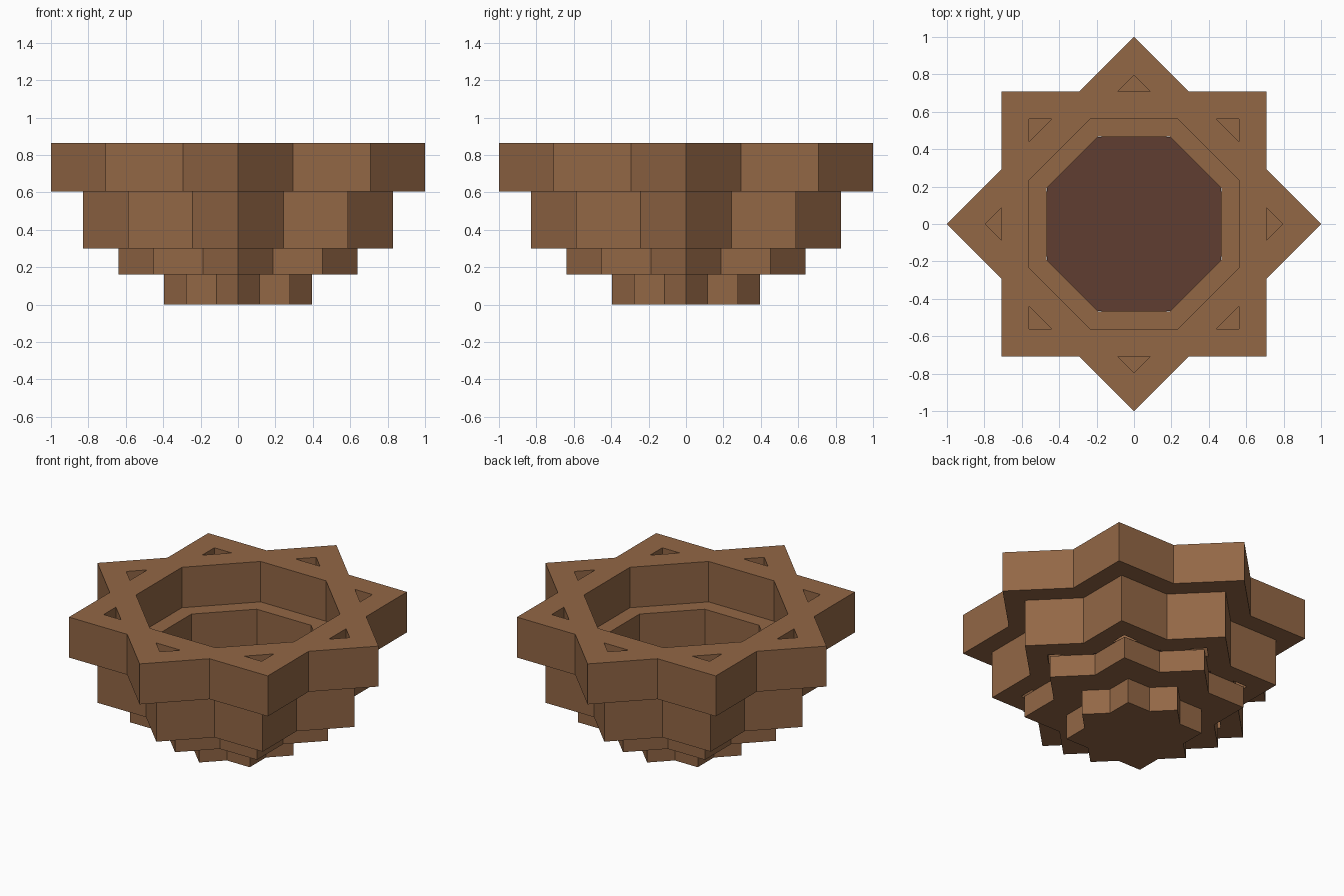
import bpy
import bmesh
from math import pi, sqrt
from mathutils import Matrix, Vector

cube = bpy.data.objects.get("Cube")
if cube:
    bpy.data.objects.remove(cube)


def make_material(name, color):
    mat = bpy.data.materials.new(name)
    mat.use_nodes = True
    mat.diffuse_color = (*color, 1)
    bsdf = mat.node_tree.nodes["Principled BSDF"]
    bsdf.inputs["Base Color"].default_value = (*color, 1)
    bsdf.inputs["Roughness"].default_value = 0.8
    return mat


wood = make_material("warm brown", (0.29, 0.135, 0.06))
dark = make_material("dark red brown", (0.115, 0.048, 0.031))

HALF = sqrt(0.5)       # half side of a square with corner radius 1
INNER = 0.795          # inner size of each square frame relative to its outside


def spin(outline, turns=8):
    """Copies of an outline rotated round the z axis."""
    for k in range(turns):
        rot = Matrix.Rotation(k * 2 * pi / turns, 3, "Z")
        yield [rot @ Vector((x, y, 0)) for x, y in outline]


def slab(name, faces, radius, bottom, top, mat):
    """Flat sheet of upward faces, thickened down to the bottom height."""
    bm = bmesh.new()
    for face in faces:
        bm.faces.new([bm.verts.new((p.x * radius, p.y * radius, top)) for p in face])
    bmesh.ops.remove_doubles(bm, verts=bm.verts, dist=0.0005)
    mesh = bpy.data.meshes.new(name)
    bm.to_mesh(mesh)
    bm.free()
    mesh.materials.append(mat)
    obj = bpy.data.objects.new(name, mesh)
    bpy.context.collection.objects.link(obj)
    mod = obj.modifiers.new("thickness", "SOLIDIFY")
    mod.thickness = top - bottom
    mod.offset = -1
    return obj


# Key points of one star arm pointing along +x
tip = (1, 0)
notch_l, notch_r = (HALF, 1 - HALF), (HALF, HALF - 1)
hole_tip = (INNER, 0)
hole_l, hole_r = (HALF, INNER - HALF), (HALF, HALF - INNER)
well_x, well_y = INNER * HALF, INNER * (1 - HALF)
well_l, well_r = (well_x, well_y), (well_x, -well_y)

# Two interlaced square frames: star ring with eight triangular openings
ring = [face for part in (
    [tip, notch_l, hole_l, hole_tip],
    [tip, hole_tip, hole_r, notch_r],
    [notch_r, hole_r, hole_l, notch_l, well_l, well_r],
) for face in spin(part)]

# Solid eight-pointed star and the octagon that fits the well
star = [[p for arm in spin([tip, notch_l]) for p in arm]]
octagon = [[p for side in spin([well_l]) for p in side]]

# Stacked tiers, narrowing towards the ground
slab("foot_tier", star, 0.395, 0, 0.16, wood)
slab("lower_tier", star, 0.64, 0.16, 0.30, wood)
slab("middle_tier", ring, 0.83, 0.30, 0.605, wood)
slab("top_tier", ring, 1.0, 0.605, 0.865, wood)

# Dark floor of the well
slab("well_floor", octagon, 0.829, 0.30, 0.306, dark)
